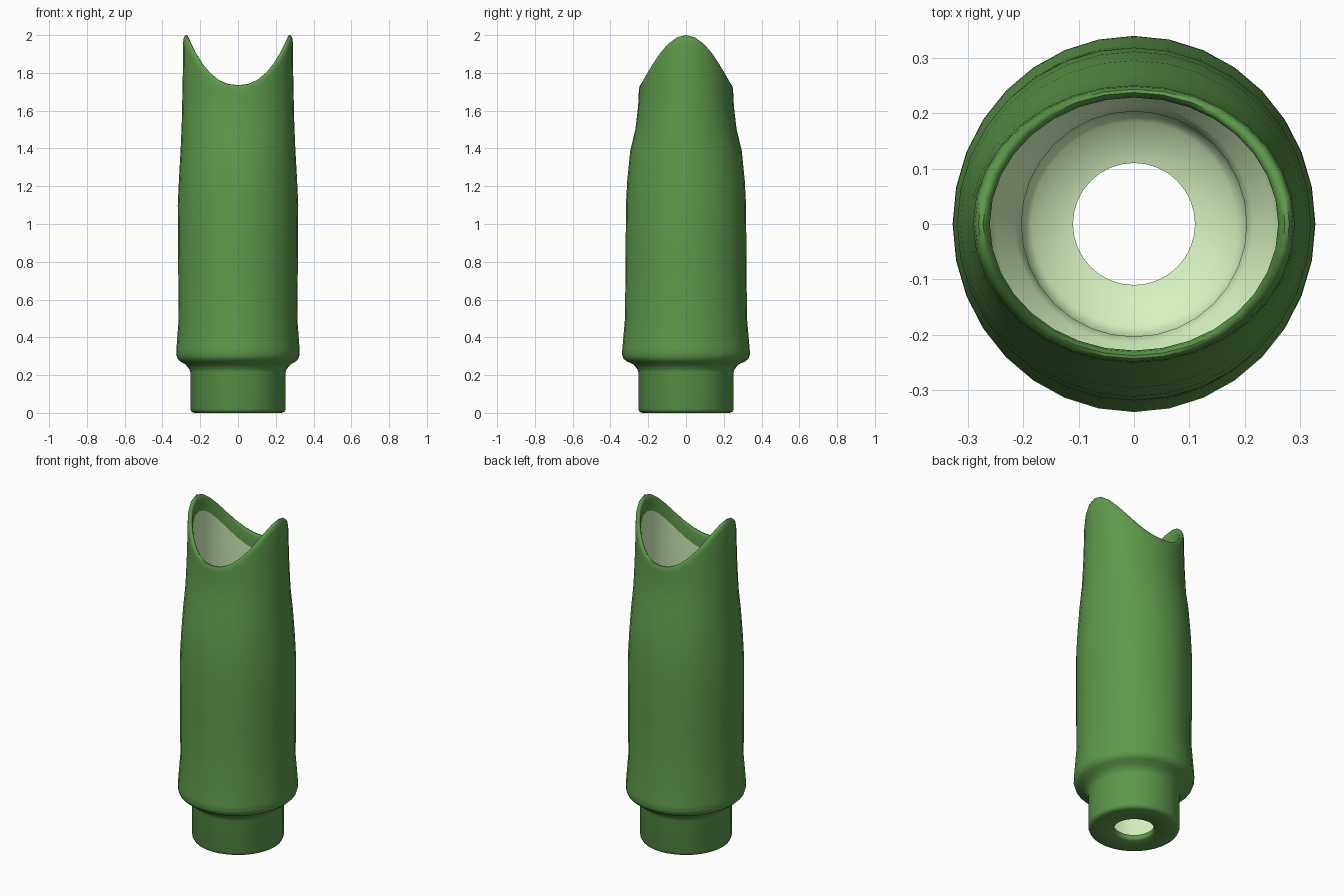
import bpy, bmesh
from math import sin, cos, tau, radians

SEGMENTS = 32


def material(name, color):
    mat = bpy.data.materials.new(name)
    mat.diffuse_color = (*color, 1)
    return mat


def loft(name, rings, mat):
    """Skin elliptical rings (rx, ry, z, s); s = share of the saddle-shaped rise."""
    bm = bmesh.new()
    loops = []
    for rx, ry, z, s in rings:
        loop = []
        for i in range(SEGMENTS):
            a = tau * i / SEGMENTS
            rise = 0.265 * abs(cos(a)) ** 2.3
            loop.append(bm.verts.new((rx * cos(a), ry * sin(a), z + s * rise)))
        loops.append(loop)
    for low, high in zip(loops, loops[1:]):
        for i in range(SEGMENTS):
            j = (i + 1) % SEGMENTS
            bm.faces.new((low[i], low[j], high[j], high[i]))
    mesh = bpy.data.meshes.new(name)
    bm.to_mesh(mesh)
    bm.free()
    obj = bpy.data.objects.new(name, mesh)
    bpy.context.collection.objects.link(obj)
    mesh.materials.append(mat)
    bpy.ops.object.select_all(action='DESELECT')
    obj.select_set(True)
    bpy.context.view_layer.objects.active = obj
    bpy.ops.object.shade_smooth_by_angle(angle=radians(50))
    return obj


green = material("green", (0.11, 0.32, 0.07))
pale = material("pale_green", (0.68, 0.9, 0.53))

# Outer shell: bottom hole, neck, shoulder, body, rolled saddle rim
loft("outer_shell", [
    (0.11, 0.11, 0.03, 0), (0.11, 0.11, 0.007, 0), (0.118, 0.118, 0, 0),
    (0.232, 0.232, 0, 0), (0.246, 0.246, 0.006, 0), (0.252, 0.252, 0.02, 0),
    (0.252, 0.252, 0.215, 0), (0.258, 0.258, 0.232, 0),
    (0.277, 0.277, 0.256, 0), (0.305, 0.312, 0.272, 0),
    (0.32, 0.331, 0.287, 0), (0.327, 0.339, 0.31, 0),
    (0.326, 0.337, 0.34, 0), (0.314, 0.323, 0.5, 0),
    (0.317, 0.32, 0.8, 0), (0.319, 0.318, 1.1, 0), (0.313, 0.311, 1.23, 0),
    (0.304, 0.295, 1.39, 0), (0.298, 0.268, 1.5, 0.12),
    (0.294, 0.256, 1.6, 0.4), (0.291, 0.251, 1.66, 0.75),
    (0.29, 0.25, 1.70, 1), (0.287, 0.248, 1.722, 1),
    (0.28, 0.243, 1.734, 1), (0.272, 0.237, 1.735, 1),
    (0.264, 0.231, 1.727, 1), (0.26, 0.228, 1.71, 1),
    (0.261, 0.23, 1.64, 1),
], green)

# Inner lining: pale wall narrowing into the neck and the floor around the hole
loft("inner_lining", [
    (0.261, 0.23, 1.64, 1), (0.264, 0.236, 1.56, 0.5),
    (0.27, 0.262, 1.38, 0), (0.278, 0.278, 1.1, 0), (0.275, 0.278, 0.5, 0),
    (0.275, 0.278, 0.35, 0), (0.25, 0.25, 0.3, 0), (0.215, 0.215, 0.26, 0),
    (0.203, 0.203, 0.23, 0), (0.203, 0.203, 0.08, 0),
    (0.185, 0.185, 0.05, 0), (0.11, 0.11, 0.03, 0),
], pale)
